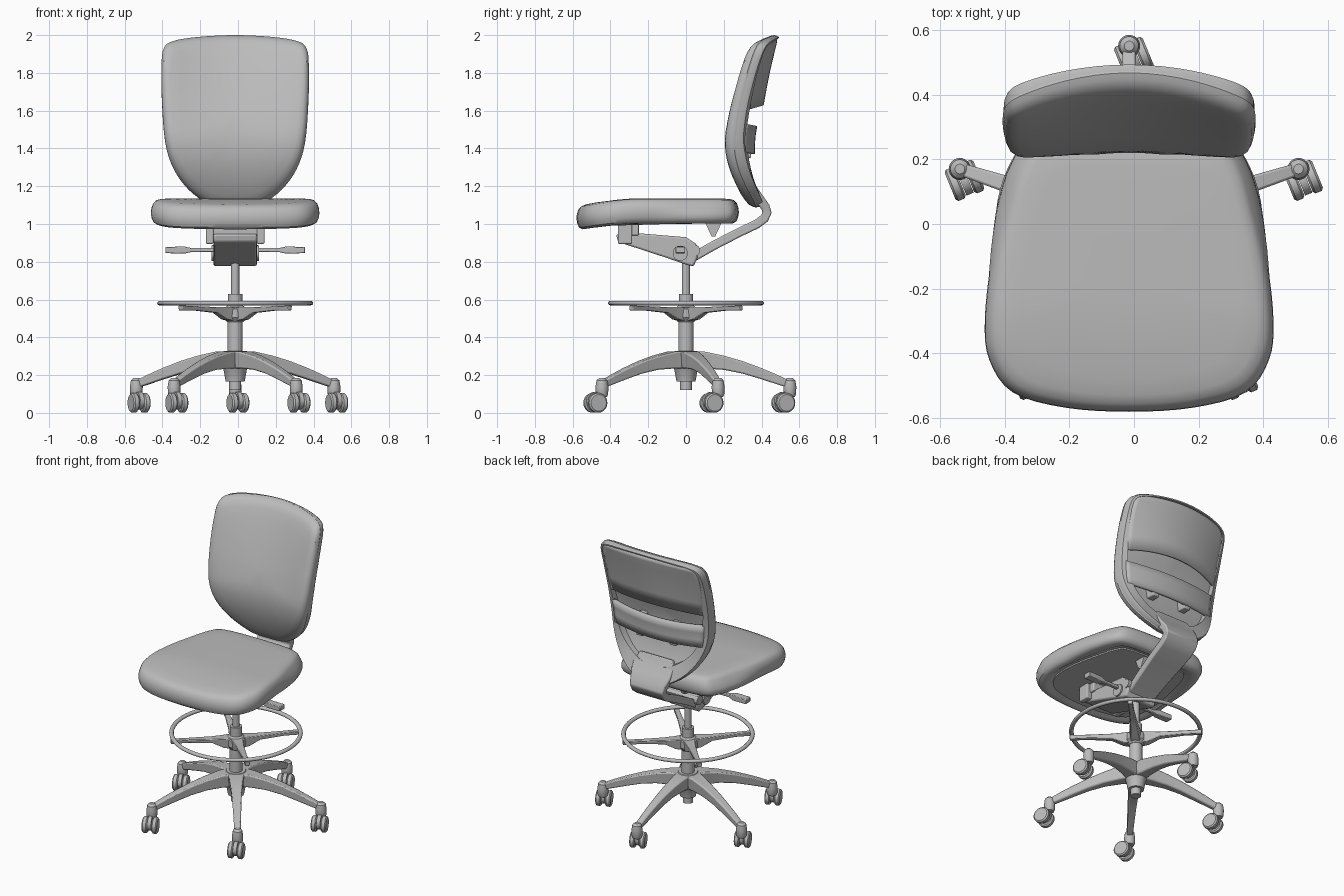
import bpy
import bmesh
from math import sin, cos, pi, radians
from mathutils import Vector

cube = bpy.data.objects.get("Cube")
if cube:
    bpy.data.objects.remove(cube, do_unlink=True)

CX = -0.015  # chair axis
grey = bpy.data.materials.new("plain grey")
grey.use_nodes = True
grey.diffuse_color = (0.5, 0.5, 0.5, 1)
grey.node_tree.nodes["Principled BSDF"].inputs["Base Color"].default_value = (0.5, 0.5, 0.5, 1)


def finish(ob, bevel=0):
    ob.data.materials.append(grey)
    ob.location.x += CX
    if bevel:
        mod = ob.modifiers.new("soft edges", "BEVEL")
        mod.width, mod.segments, mod.limit_method = bevel, 2, "ANGLE"
    bpy.ops.object.select_all(action="DESELECT")
    ob.select_set(True)
    bpy.context.view_layer.objects.active = ob
    bpy.ops.object.shade_smooth_by_angle(angle=radians(35))
    return ob


def loft(name, rings, loop=False, cyclic=True, caps=True, bevel=0):
    """Skin a list of equal-length point rings."""
    bm = bmesh.new()
    rows = [[bm.verts.new(p) for p in ring] for ring in rings]
    n = len(rows[0])
    pairs = list(zip(rows, rows[1:])) + ([(rows[-1], rows[0])] if loop else [])
    for a, b in pairs:
        for i in range(n if cyclic else n - 1):
            j = (i + 1) % n
            bm.faces.new((a[i], a[j], b[j], b[i]))
    if caps and not loop:
        bm.faces.new(rows[0])
        bm.faces.new(rows[-1])
    bmesh.ops.recalc_face_normals(bm, faces=bm.faces)
    me = bpy.data.meshes.new(name)
    bm.to_mesh(me)
    bm.free()
    ob = bpy.data.objects.new(name, me)
    bpy.context.collection.objects.link(ob)
    return finish(ob, bevel)


def turned(name, profile, origin=(0, 0, 0), axis=(0, 0, 1), n=28):
    """Round part from (radius, distance along axis) pairs."""
    q = Vector((0, 0, 1)).rotation_difference(Vector(axis))
    o = Vector(origin)
    return loft(name, [[o + q @ Vector((r * cos(2 * pi * i / n), r * sin(2 * pi * i / n), t))
                        for i in range(n)] for r, t in profile])


def box(name, x, y, z, bevel=0.006):
    return loft(name, [[(x[0], y[0], h), (x[1], y[0], h), (x[1], y[1], h), (x[0], y[1], h)]
                       for h in z], bevel=bevel)


def beam(name, angle, stations, bevel=0.008):
    """Radial arm from (radius, top, bottom, half width) stations."""
    d, s = Vector((cos(angle), sin(angle), 0)), Vector((-sin(angle), cos(angle), 0))
    up = Vector((0, 0, 1))
    return loft(name, [[d * r + s * w + up * t, d * r - s * w + up * t,
                        d * r - s * w * 0.8 + up * b, d * r + s * w * 0.8 + up * b]
                       for r, t, b, w in stations], bevel=bevel)


def lerp(table, v):
    if v <= table[0][0]:
        return table[0][1]
    for (a, p), (b, q) in zip(table, table[1:]):
        if v <= b:
            return p + (q - p) * (v - a) / (b - a)
    return table[-1][1]


def outline(half, sub=4):
    """Mirror a half outline and round it with a spline."""
    pts = [Vector(p) for p in half + [(-x, y) for x, y in half[-2:0:-1]]]
    out, n = [], len(pts)
    for i in range(n):
        a, b, c, d = (pts[(i + k) % n] for k in (-1, 0, 1, 2))
        for k in range(sub):
            t = k / sub
            out.append(0.5 * (2 * b + (c - a) * t + (2 * a - 5 * b + 4 * c - d) * t ** 2
                              + (3 * b - a - 3 * c + d) * t ** 3))
    return out


# Five-legged base with casters
LEG = [(0, .325, .235, .06), (.1, .324, .235, .045), (.2, .303, .228, .036), (.3, .274, .208, .03),
       (.4, .237, .178, .026), (.48, .203, .152, .023), (.55, .17, .13, .02)]
roll = Vector((.38, -.925, 0))
axle = Vector((.925, .38, 0))
for k in range(5):
    a = radians(90 + 72 * k)
    beam(f"base_leg_{k + 1}", a, LEG)
    foot = Vector((cos(a), sin(a), 0)) * .55
    turned(f"caster_cap_{k + 1}", [(.027, .085), (.033, .1), (.034, .14), (.029, .172), (.015, .185)], foot)
    hub = foot + roll * .038 + Vector((0, 0, .053))
    turned(f"caster_hood_{k + 1}", [(.046, -.012), (.046, .012)], hub + Vector((0, 0, .012)), axle)
    for side in (-1, 1):
        turned(f"caster_wheel_{k + 1}_{'left' if side > 0 else 'right'}",
               [(.044, -.017), (.052, -.01), (.052, .01), (.044, .017)], hub + axle * .031 * side, axle)

# Central column
turned("base_hub", [(.05, .165), (.062, .23), (.075, .25), (.075, .31), (.06, .328)])
turned("column_foot", [(.032, .12), (.032, .17)])
turned("outer_column", [(.04, .32), (.04, .49)])
turned("foot_ring_hub", [(.042, .48), (.062, .505), (.062, .55), (.045, .565), (.038, .57), (.038, .63)])
turned("gas_rod", [(.022, .6), (.022, .82)])

# Foot ring and its spokes
bpy.ops.mesh.primitive_torus_add(major_radius=.399, minor_radius=.014, major_segments=72,
                                 minor_segments=12, location=(0, 0, .581))
ring = bpy.context.object
ring.name = "foot_ring"
ring.scale.z = .85
finish(ring)
for k in range(4):
    beam(f"foot_ring_spoke_{k + 1}", radians(45 + 90 * k),
         [(.02, .562, .485, .04), (.08, .56, .495, .032), (.15, .56, .53, .025),
          (.3, .565, .542, .017), (.41, .568, .542, .017)], .004)

# Seat cushion
SEAT = outline([(0, -.58), (.2, -.567), (.36, -.52), (.432, -.42), (.446, -.3), (.427, -.12),
                (.39, .04), (.345, .19), (.27, .265), (0, .28)])


def seat_ring(s, z, low):
    out = []
    for p in SEAT:
        x, y = p.x * s, -.15 + (p.y + .15) * s
        x *= 1 + low * .07 * max(0, min(1, (y + .15) / .2))
        out.append((x, y, z - .032 * max(0, min(1, (-.25 - y) / .3)) ** 1.5))
    return out


loft("seat_cushion", [seat_ring(*r) for r in (
    (.02, 1.012, 0), (.5, 1.012, 0), (.84, 1.012, 0), (.87, 1.003, .3), (.93, 1.004, 1), (.97, 1.015, 1),
    (.99, 1.035, 1), (1, 1.06, .7), (.995, 1.085, .2), (.975, 1.11, 0), (.94, 1.126, 0), (.88, 1.133, 0),
    (.75, 1.135, 0), (.5, 1.136, 0), (.25, 1.136, 0), (.02, 1.136, 0))])
loft("seat_pan", [seat_ring(.8, 1.003, 0), seat_ring(.8, 1.02, 0)])

# Backrest surfaces: front face and rear shell
EDGE = [(1.08, .308), (1.2, .25), (1.3, .212), (1.38, .198), (1.45, .194), (1.6, .218), (1.8, .268),
        (2.0, .33)]
BOW = [(1.1, .005), (1.25, .02), (1.38, .06), (1.52, .065), (1.62, .085), (2.0, .06)]


def edge(z):
    return (lerp(EDGE, z - .04) + lerp(EDGE, z) + lerp(EDGE, z + .04)) / 3


def front(x, z):
    return edge(z) + (.02 + .12 * max(0, z - 1.45)) * (1 - (x / .39) ** 2)


def rear(x, z):
    return edge(z) + .107 + lerp(BOW, z) * (1 - (x / .37) ** 2)


BACK = outline([(0, 2.0), (.2, 1.99), (.33, 1.968), (.378, 1.93), (.39, 1.84), (.388, 1.65), (.37, 1.43),
                (.325, 1.29), (.245, 1.18), (.14, 1.105), (.06, 1.088), (0, 1.088)])
MID = 1.58


def back_ring(s, d):
    pts = [(p.x * s, MID + (p.y - MID) * s) for p in BACK]
    return [(x, front(x, z) + d, z) for x, z in pts]


loft("back_cushion", [back_ring(*r) for r in (
    (.02, 0), (.2, 0), (.4, 0), (.6, 0), (.75, 0), (.87, .002), (.93, .008), (.97, .02), (.99, .036),
    (1, .055), (.985, .068), (.9, .068), (.7, .066), (.5, .064), (.25, .062), (.02, .062))])

# Rear frame: closed rim that widens toward the bottom
INNER = [(1.1, .78), (1.3, .84), (1.6, .9), (1.9, .94), (2.0, .96)]
sections = []
for p in BACK:
    x, z = p.x * .992, MID + (p.y - MID) * .992
    s = lerp(INNER, p.y)
    u, v = p.x * s, MID + (p.y - MID) * s
    sections.append([(x, front(x, z) + .05, z), (x, rear(x, z) - .012, z),
                     (x * .985, rear(x, z), MID + (z - MID) * .985), (u, rear(u, v), v),
                     (u, front(u, v) + .05, v)])
loft("back_frame", sections, loop=True)


def shell(name, rows, recess, thick, arc):
    """Bowed plate across the frame from (height, half width) rows."""
    grid = []
    for z, w in rows:
        line = []
        for i in range(25):
            x = w * (i / 12 - 1)
            h = z + arc * (x / .36) ** 2
            line.append((x, rear(x, h) - recess, h))
        grid.append(line)
    ob = loft(name, grid, cyclic=False, caps=False)
    mod = ob.modifiers.new("thickness", "SOLIDIFY")
    mod.thickness, mod.offset = thick, 0
    return ob


shell("upper_back_panel", [(1.63, .35), (1.72, .355), (1.81, .36), (1.9, .36), (1.95, .35), (1.977, .33)],
      .014, .016, -.025)
shell("lumbar_band", [(1.37, .33), (1.42, .335), (1.47, .34), (1.52, .345)], .01, .02, .012)
for side in (-1, 1):
    box(f"lumbar_pad_{'left' if side > 0 else 'right'}", sorted((side * .1, side * .15)),
        (.27, .345), (1.35, 1.5))

# Curved spine joining backrest and mechanism
SPINE = [(.325, 1.24, .12), (.35, 1.19, .15), (.388, 1.135, .145), (.42, 1.09, .13), (.43, 1.06, .125),
         (.415, 1.03, .122), (.375, 1.0, .12), (.28, .955, .115), (.15, .888, .105), (.03, .82, .095)]
strip = []
for i, (y, z, w) in enumerate(SPINE):
    a, b = SPINE[max(i - 1, 0)], SPINE[min(i + 1, len(SPINE) - 1)]
    nrm = Vector((0, b[1] - a[1], a[0] - b[0])).normalized() * .024
    c = Vector((0, y, z))
    side = Vector((w, 0, 0))
    strip.append([c + side + nrm, c - side + nrm, c - side - nrm, c + side - nrm])
loft("back_spine", strip, bevel=.008)

# Tilt mechanism under the seat
BODY = [(-.37, .945), (-.36, .905), (-.1, .82), (0, .785), (.04, .775), (.06, .82), (.06, .89),
        (.0, .93), (-.3, .955)]
loft("tilt_housing", [[(x, y, z) for y, z in BODY] for x in (-.115, .115)], bevel=.01)
turned("tilt_pivot", [(.04, -.125), (.04, .125)], (0, -.03, .845), (1, 0, 0))
turned("rear_pivot", [(.03, -.12), (.03, .12)], (0, .045, .86), (1, 0, 0))
box("front_cross_plate", (-.13, .13), (-.35, -.25), (.94, 1.01))
LUG = [(.1, 1.01), (.19, 1.01), (.155, .935), (.135, .935)]
for side, label, y in ((1, "left", -.03), (-1, "right", -.12)):
    box(f"front_bracket_{label}", sorted((side * .115, side * .155)), (-.36, -.285), (.895, 1.01))
    loft(f"rear_lug_{label}", [[(side * x, y0, z0) for y0, z0 in LUG] for x in (.06, .09)])
    # Adjustment lever with flared paddle
    loft(f"lever_{label}", [[(side * x, y - w, .862 - t), (side * x, y + w, .862 - t),
                             (side * x, y + w, .862 + t), (side * x, y - w, .862 + t)]
                            for x, w, t in ((.08, .012, .011), (.23, .012, .01), (.27, .022, .019),
                                            (.37, .026, .016))], bevel=.004)
